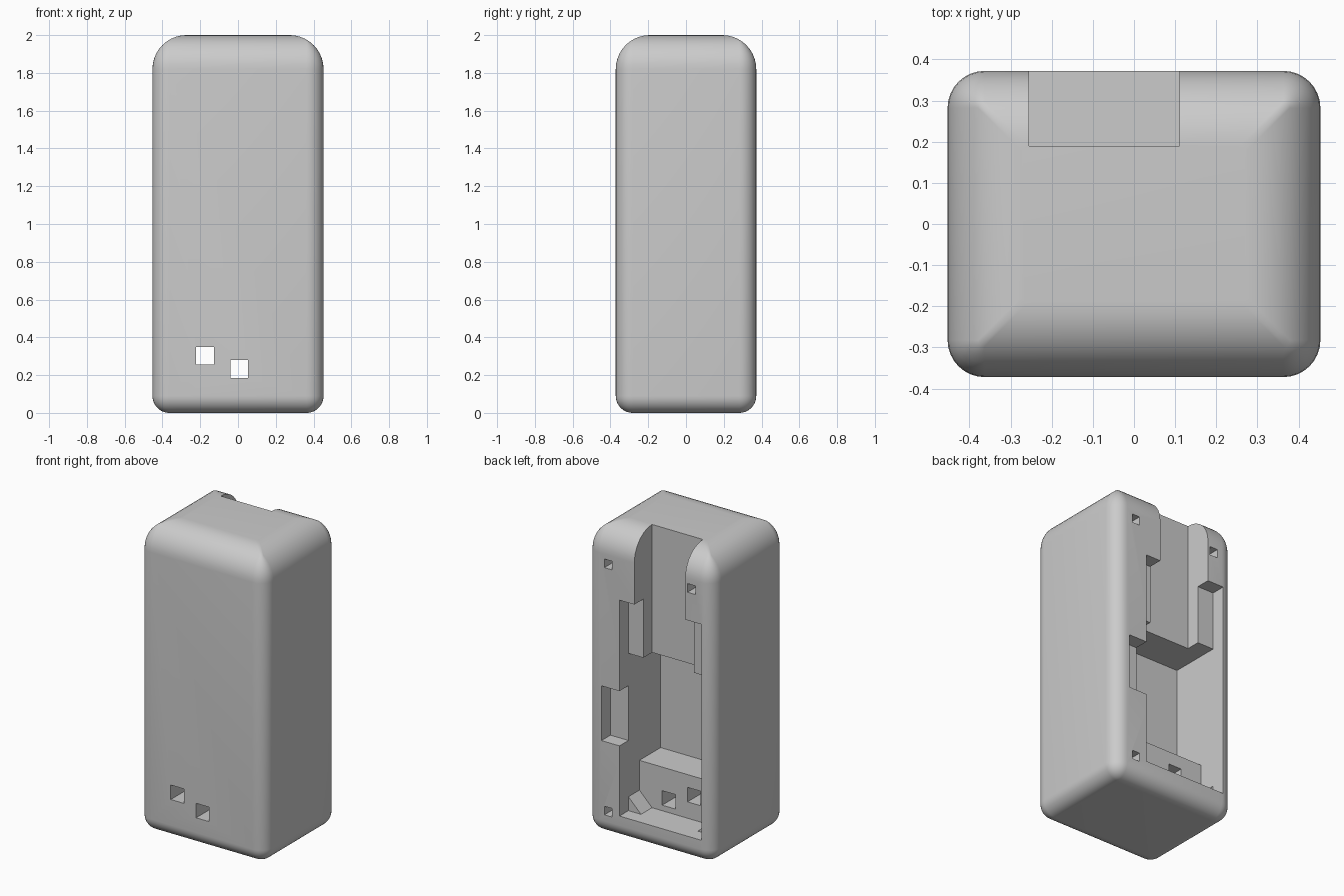
import bpy, bmesh, math
from mathutils import Matrix

if "Cube" in bpy.data.objects:
    bpy.data.objects.remove(bpy.data.objects["Cube"])

HALF_X, HALF_Y, HEIGHT = 0.453, 0.372, 2.0
SIDE_R, TOP_R, BOTTOM_R = 0.09, 0.18, 0.09
LEFT, RIGHT, FLOOR = 0.217, -0.372, 0.15   # opening sides and floor
OUT = 0.6                                  # beyond the shell

grey = bpy.data.materials.new("light grey plastic")
grey.use_nodes = True
colour = (0.6, 0.6, 0.6, 1)
grey.diffuse_color = colour
grey.node_tree.nodes["Principled BSDF"].inputs["Base Color"].default_value = colour


def make_object(name, bm):
    bmesh.ops.recalc_face_normals(bm, faces=bm.faces[:])
    mesh = bpy.data.meshes.new(name)
    bm.to_mesh(mesh)
    bm.free()
    mesh.materials.append(grey)
    obj = bpy.data.objects.new(name, mesh)
    bpy.context.collection.objects.link(obj)
    return obj


def ring(bm, inset, z, steps=8):
    """One rounded-rectangle section of the shell."""
    r = max(SIDE_R - inset, 0.015)
    cx, cy = HALF_X - inset - r, HALF_Y - inset - r
    verts = []
    for q, (sx, sy) in enumerate([(1, 1), (-1, 1), (-1, -1), (1, -1)]):
        for i in range(steps + 1):
            a = (q + i / steps) * math.pi / 2
            verts.append(bm.verts.new((sx * cx + r * math.cos(a),
                                       sy * cy + r * math.sin(a), z)))
    return verts


def box(name, x, y, z):
    bm = bmesh.new()
    bmesh.ops.create_cube(bm, size=1)
    for v in bm.verts:
        v.co = [lo + (hi - lo) * (c + 0.5) for c, (lo, hi) in zip(v.co, (x, y, z))]
    return make_object(name, bm)


def prism(name, outline, y0, y1):
    """Extrude an x-z outline along y."""
    bm = bmesh.new()
    face = bm.faces.new([bm.verts.new((x, y0, z)) for x, z in outline])
    new = bmesh.ops.extrude_face_region(bm, geom=[face])["geom"]
    bmesh.ops.translate(bm, vec=(0, y1 - y0, 0),
                        verts=[g for g in new if isinstance(g, bmesh.types.BMVert)])
    return make_object(name, bm)


# Outer shell: stacked sections with round bottom and top edges
bm = bmesh.new()
N = 10
angles = [i / N * math.pi / 2 for i in range(N + 1)]
levels = [(BOTTOM_R * (1 - math.sin(a)), BOTTOM_R * (1 - math.cos(a))) for a in angles]
levels += [(TOP_R * (1 - math.cos(a)), HEIGHT - TOP_R * (1 - math.sin(a))) for a in angles]
rings = [ring(bm, d, z) for d, z in levels]
for a, b in zip(rings, rings[1:]):
    for i in range(len(a)):
        j = (i + 1) % len(a)
        bm.faces.new((a[i], a[j], b[j], b[i]))
bm.faces.new(rings[0][::-1])
bm.faces.new(rings[-1])
shell = make_object("case_shell", bm)

# Cavity, shelf, upper recess, top slot and side pocket
wide = (RIGHT, LEFT)
cutters = [
    box("main_cavity", wide, (-0.05, OUT), (0.433, 1.17)),
    box("lower_cavity", wide, (0.167, OUT), (FLOOR, 0.5)),
    box("upper_recess", wide, (0.28, OUT), (1.1, 1.55)),
    box("top_slot", (-0.255, 0.11), (0.19, OUT), (1.1, 2.2)),
    box("side_pocket", (0.15, 0.346), (0.28, OUT), (0.605, 0.96)),
]
# Square through-holes in the front
for x, z in [(-0.175, 0.303), (0.007, 0.233)]:
    cutters.append(box("front_hole", (x - 0.047, x + 0.047), (-OUT, 0.25),
                       (z - 0.047, z + 0.047)))
# Square screw holes in the back rim
for x, z in [(0.297, 1.76), (-0.3, 1.76), (0.297, 0.157)]:
    cutters.append(box("screw_hole", (x - 0.028, x + 0.028), (0.2, OUT),
                       (z - 0.028, z + 0.028)))

bpy.context.view_layer.objects.active = shell
for cutter in cutters:
    cutter.hide_render = True
    mod = shell.modifiers.new("cut", "BOOLEAN")
    mod.operation, mod.solver, mod.object = "DIFFERENCE", "EXACT", cutter
    bpy.ops.object.modifier_apply(modifier=mod.name)
    bpy.data.objects.remove(cutter)

# Smooth round edges, crisp cut edges
bpy.ops.object.select_all(action="DESELECT")
shell.select_set(True)
bpy.ops.object.shade_smooth_by_angle(angle=math.radians(30))

# Triangular gussets in the two lower corners
for name, x, s in [("left_gusset", LEFT, -1), ("right_gusset", RIGHT, 1)]:
    leg, sink = 0.09, 0.01
    prism(name, [(x - s * sink, FLOOR - sink), (x + s * leg, FLOOR - sink),
                 (x + s * leg, FLOOR), (x, FLOOR + leg),
                 (x - s * sink, FLOOR + leg)], 0.16, 0.28)
